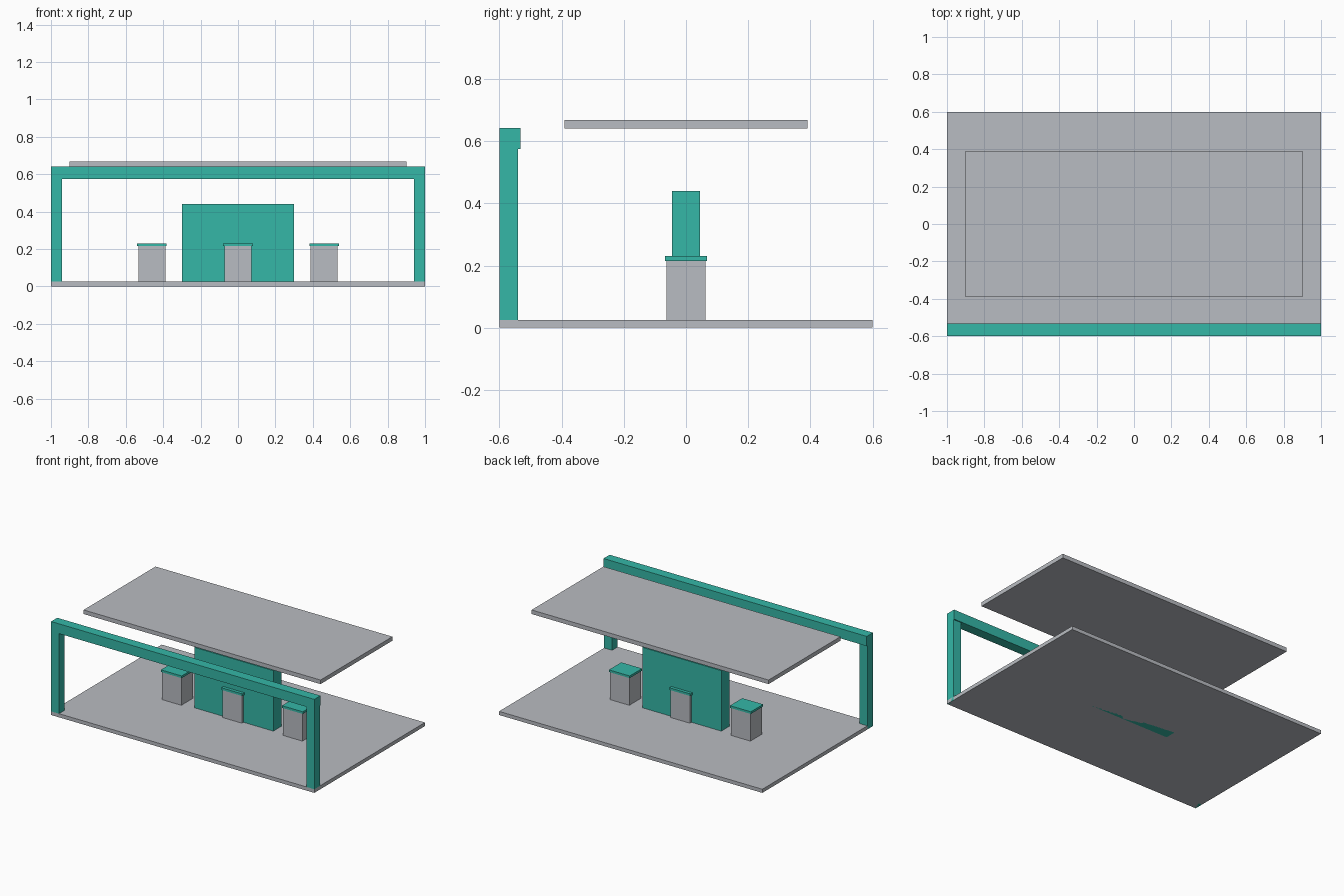
import bpy

if "Cube" in bpy.data.objects:
    bpy.data.objects.remove(bpy.data.objects["Cube"])


def material(name, rgb):
    mat = bpy.data.materials.new(name)
    mat.diffuse_color = (*rgb, 1.0)
    mat.use_nodes = True
    mat.node_tree.nodes["Principled BSDF"].inputs["Base Color"].default_value = mat.diffuse_color
    return mat


GREY = material("light_grey", (0.485, 0.503, 0.539))
TEAL = material("teal", (0.035, 0.474, 0.386))


def box(name, mat, x, y, z):
    """Axis-aligned box from (min, max) ranges."""
    bpy.ops.mesh.primitive_cube_add(size=1, location=[(a + b) / 2 for a, b in (x, y, z)])
    obj = bpy.context.object
    obj.name = name
    obj.scale = [b - a for a, b in (x, y, z)]
    bpy.ops.object.transform_apply(location=False, rotation=False, scale=True)
    obj.data.materials.append(mat)
    return obj


# Floor slab and floating canopy
box("floor", GREY, (-1, 1), (-0.6, 0.6), (0, 0.025))
box("canopy", GREY, (-0.9, 0.9), (-0.39, 0.39), (0.64, 0.668))

# Front gateway: two posts and a slightly deeper beam
for side, x in (("left", (-1, -0.94)), ("right", (0.94, 1))):
    box(side + "_post", TEAL, x, (-0.6, -0.54), (0, 0.575))
box("front_beam", TEAL, (-1, 1), (-0.6, -0.533), (0.575, 0.642))

# Central wall panel
box("wall_panel", TEAL, (-0.3, 0.3), (-0.045, 0.045), (0, 0.44))

# Row of three capped pedestals
for label, cx in (("left", -0.46), ("middle", 0), ("right", 0.46)):
    box(label + "_pedestal", GREY, (cx - 0.073, cx + 0.073), (-0.062, 0.062), (0, 0.215))
    box(label + "_pedestal_cap", TEAL, (cx - 0.079, cx + 0.079), (-0.067, 0.067), (0.215, 0.23))
